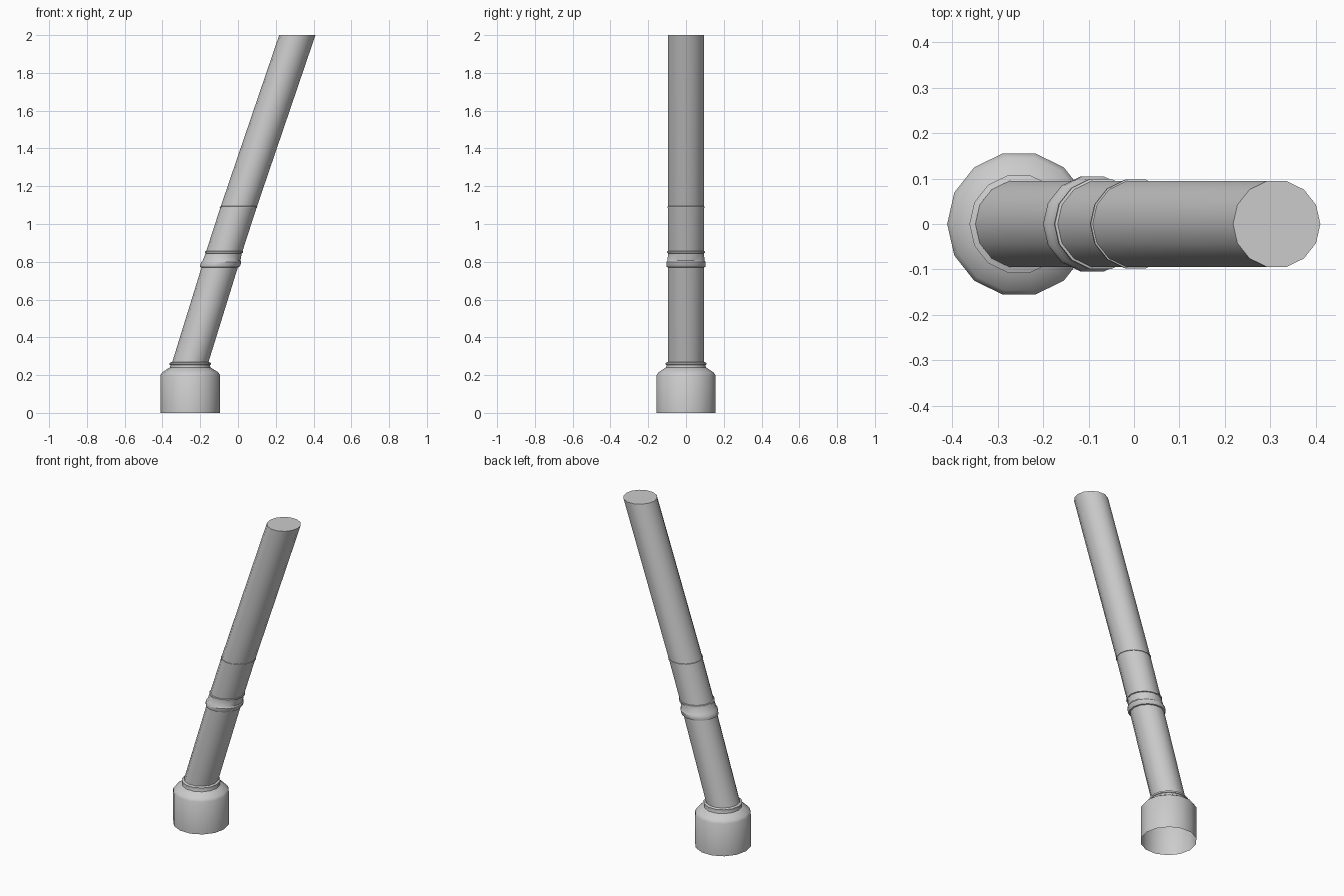
import bpy, bmesh
from math import cos, sin, tau

if "Cube" in bpy.data.objects:
    bpy.data.objects.remove(bpy.data.objects["Cube"])

SIDES = 14


def sheared_tube(name, rings, cap_top=False):
    """Loft horizontal 14-sided rings given as (z, centre x, radius)."""
    bm = bmesh.new()
    loops = [[bm.verts.new((x + r * cos(tau * i / SIDES),
                            1.01 * r * sin(tau * i / SIDES), z))
              for i in range(SIDES)] for z, x, r in rings]
    for a, b in zip(loops, loops[1:]):
        for i in range(SIDES):
            j = (i + 1) % SIDES
            bm.faces.new((a[i], a[j], b[j], b[i]))
    if cap_top:
        bm.faces.new(loops[-1])
    mesh = bpy.data.meshes.new(name)
    bm.to_mesh(mesh)
    bm.free()
    obj = bpy.data.objects.new(name, mesh)
    bpy.context.collection.objects.link(obj)
    bpy.ops.object.select_all(action='DESELECT')
    obj.select_set(True)
    bpy.context.view_layer.objects.active = obj
    bpy.ops.object.shade_smooth_by_angle(angle=0.6)
    return obj


# Upright socket at the foot, open underneath, with a small collar
BX = -0.253
sheared_tube("base_socket", [
    (0.0, BX, 0.158), (0.20, BX, 0.158), (0.215, BX, 0.148),
    (0.235, BX, 0.117), (0.24, BX, 0.107), (0.253, BX, 0.105),
    (0.255, BX, 0.109), (0.265, BX, 0.109), (0.27, BX, 0.096)])

# Leaning pipe with joint beads, cut level at the top
sheared_tube("leaning_pipe", [
    (0.25, -0.258, 0.096), (0.77, -0.097, 0.096),
    (0.772, -0.097, 0.103), (0.78, -0.094, 0.106), (0.798, -0.089, 0.106),
    (0.806, -0.087, 0.100), (0.845, -0.076, 0.096),
    (0.847, -0.075, 0.101), (0.855, -0.073, 0.101), (0.857, -0.072, 0.096),
    (1.085, 0.002, 0.096), (1.086, 0.002, 0.099),
    (1.093, 0.004, 0.099), (1.094, 0.005, 0.096),
    (2.0, 0.314, 0.096)], cap_top=True)
